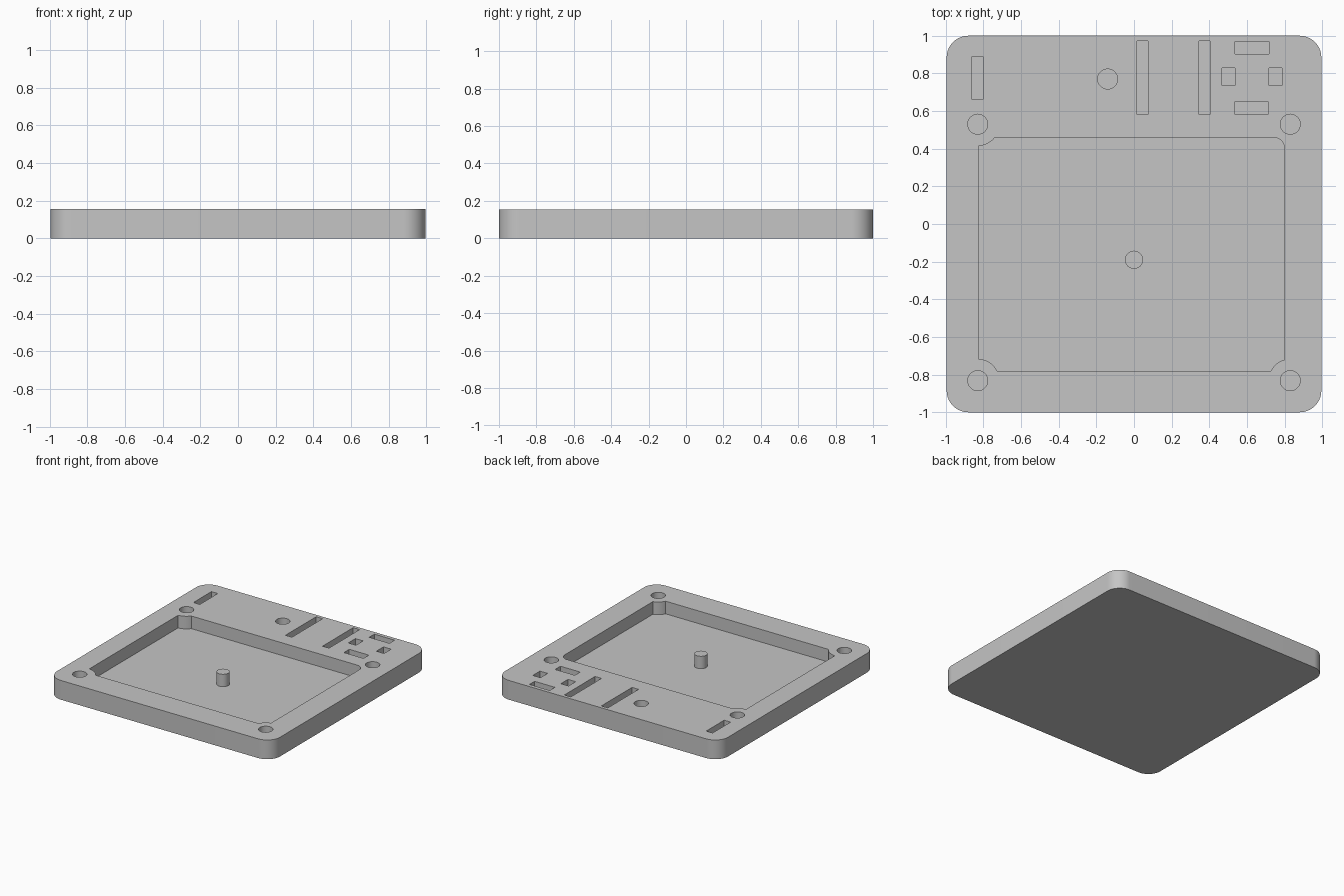
import bpy, bmesh
from math import sin, cos, pi, atan2

HALF_X, HALF_Y, HEIGHT, FLOOR = 0.995, 1.0, 0.155, 0.053
HOLE_R, BOSS_R = 0.053, 0.115

if "Cube" in bpy.data.objects:
    bpy.data.objects.remove(bpy.data.objects["Cube"], do_unlink=True)

grey = bpy.data.materials.new("plain grey")
grey.use_nodes = True
grey.diffuse_color = (0.56, 0.56, 0.56, 1)
grey.node_tree.nodes["Principled BSDF"].inputs["Base Color"].default_value = grey.diffuse_color


def arc(cx, cy, r, a0, a1, n=12):
    return [(cx + r * cos(a0 + (a1 - a0) * i / n), cy + r * sin(a0 + (a1 - a0) * i / n))
            for i in range(n + 1)]


def circle(cx, cy, r, n=48):
    return arc(cx, cy, r, 0, 2 * pi, n)[:-1]


def rect(x0, x1, y0, y1):
    return [(x0, y0), (x1, y0), (x1, y1), (x0, y1)]


def prisms(name, outlines, z0, z1):
    """One object made of upright prisms, one for each counter-clockwise outline."""
    bm = bmesh.new()
    for pts in outlines:
        low = [bm.verts.new((x, y, z0)) for x, y in pts]
        high = [bm.verts.new((x, y, z1)) for x, y in pts]
        bm.faces.new(low[::-1])
        bm.faces.new(high)
        for i in range(len(pts)):
            j = (i + 1) % len(pts)
            bm.faces.new((low[i], low[j], high[j], high[i]))
    mesh = bpy.data.meshes.new(name)
    bm.to_mesh(mesh)
    bm.free()
    mesh.materials.append(grey)
    obj = bpy.data.objects.new(name, mesh)
    bpy.context.collection.objects.link(obj)
    return obj


# Rounded plate
R = 0.115
outline = []
for k, (sx, sy) in enumerate([(1, 1), (-1, 1), (-1, -1), (1, -1)]):
    outline += arc(sx * (HALF_X - R), sy * (HALF_Y - R), R, k * pi / 2, (k + 1) * pi / 2, 16)
plate = prisms("base_plate", [outline], 0, HEIGHT)

# Large pocket, scooped around the screw holes at three corners
L, Rt, B, T = -0.825, 0.80, -0.78, 0.46
HX, HY_TOP, HY_LOW = 0.83, 0.53, -0.832


def scoop(cx, cy, edge_x, edge_y, enter_on_side):
    dx, dy = edge_x - cx, edge_y - cy
    sx, sy = (1 if cx < 0 else -1), (1 if cy < 0 else -1)
    side = atan2(sy * (BOSS_R ** 2 - dx ** 2) ** 0.5, dx)
    end = atan2(dy, sx * (BOSS_R ** 2 - dy ** 2) ** 0.5)
    return arc(cx, cy, BOSS_R, side, end) if enter_on_side else arc(cx, cy, BOSS_R, end, side)


pocket = (scoop(-HX, HY_LOW, L, B, True)
          + scoop(HX, HY_LOW, Rt, B, False)
          + arc(Rt - 0.06, T - 0.06, 0.06, 0, pi / 2)
          + scoop(-HX, HY_TOP, L, T, False))

# Screw holes, button hole and connector slots
holes = [circle(s * HX, y, HOLE_R) for s in (-1, 1) for y in (HY_TOP, HY_LOW)]
holes.append(circle(-0.14, 0.77, HOLE_R))
slots = [rect(-0.86, -0.803, 0.66, 0.89),
         rect(0.016, 0.074, 0.582, 0.973), rect(0.346, 0.404, 0.582, 0.973),
         rect(0.537, 0.718, 0.904, 0.97), rect(0.537, 0.713, 0.582, 0.65),
         rect(0.468, 0.537, 0.737, 0.828), rect(0.718, 0.787, 0.737, 0.828)]
cutter = prisms("recess_cutter", [pocket] + holes + slots, FLOOR, HEIGHT + 0.1)
cutter.hide_render = True

# Cut the recesses, then drop the cutter
cut = plate.modifiers.new("recesses", "BOOLEAN")
cut.operation, cut.solver, cut.object = "DIFFERENCE", "EXACT", cutter
bpy.context.view_layer.objects.active = plate
plate.select_set(True)
bpy.ops.object.modifier_apply(modifier=cut.name)
bpy.data.objects.remove(cutter, do_unlink=True)

# Centre post standing on the pocket floor
post = prisms("centre_post", [circle(0, -0.19, 0.048)], FLOOR - 0.01, HEIGHT - 0.002)

for obj in (plate, post):
    bpy.ops.object.select_all(action="DESELECT")
    obj.select_set(True)
    bpy.context.view_layer.objects.active = obj
    bpy.ops.object.shade_smooth_by_angle(angle=pi / 6)
